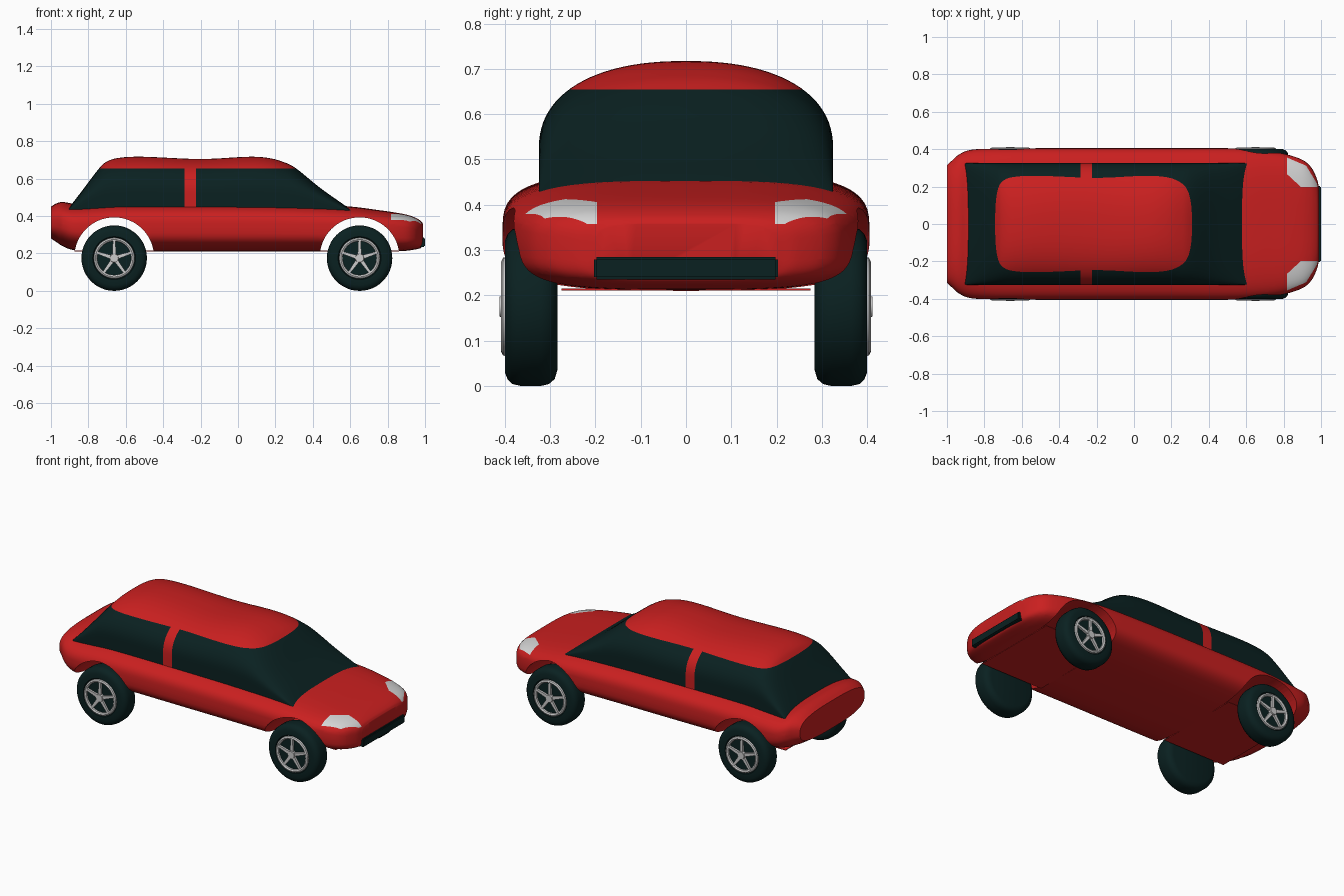
import bpy, bmesh, math
from mathutils import Matrix, Vector

if "Cube" in bpy.data.objects:
    bpy.data.objects.remove(bpy.data.objects["Cube"], do_unlink=True)


def material(name, rgb):
    m = bpy.data.materials.new(name)
    m.use_nodes = True
    m.diffuse_color = (*rgb, 1)
    m.node_tree.nodes["Principled BSDF"].inputs["Base Color"].default_value = (*rgb, 1)
    return m


RED = material("red paint", (0.59, 0.014, 0.014))
DARK = material("dark glass and rubber", (0.003, 0.015, 0.015))
LAMP = material("lamp white", (0.66, 0.66, 0.66))
SILVER = material("wheel silver", (0.6, 0.6, 0.6))


def finish(bm, name, mats):
    bmesh.ops.recalc_face_normals(bm, faces=bm.faces)
    mesh = bpy.data.meshes.new(name)
    bm.to_mesh(mesh)
    bm.free()
    ob = bpy.data.objects.new(name, mesh)
    bpy.context.collection.objects.link(ob)
    for m in mats:
        mesh.materials.append(m)
    smooth(ob)
    return ob


def smooth(ob):
    bpy.ops.object.select_all(action="DESELECT")
    ob.select_set(True)
    bpy.context.view_layer.objects.active = ob
    bpy.ops.object.shade_smooth_by_angle(angle=math.radians(40))


def curve_rows(rows, steps=5):
    """Smooth the station rows with a Catmull-Rom curve."""
    p = [Vector(r) for r in rows]
    p = [2 * p[0] - p[1]] + p + [2 * p[-1] - p[-2]]
    out = []
    for a, b, c, d in zip(p, p[1:], p[2:], p[3:]):
        for i in range(steps):
            t = i / steps
            out.append(0.5 * (2 * b + (c - a) * t + (2 * a - 5 * b + 4 * c - d) * t * t
                              + (3 * b - a - 3 * c + d) * t ** 3))
    return out + [p[-2]]


def loft(rings):
    bm = bmesh.new()
    loops = [[bm.verts.new(co) for co in ring] for ring in rings]
    n = len(loops[0])
    for a, b in zip(loops, loops[1:]):
        for i in range(n):
            j = (i + 1) % n
            bm.faces.new((a[i], a[j], b[j], b[i]))
    bm.faces.new(loops[0])
    bm.faces.new(loops[-1])
    return bm


def power(v, n):
    return math.copysign(abs(v) ** (2 / n), v)


def cut(bm, point, normal):
    bmesh.ops.bisect_plane(bm, geom=bm.verts[:] + bm.edges[:] + bm.faces[:],
                           plane_co=point, plane_no=normal, dist=1e-5)


def lathe(bm, profile):
    """Turn a (radius, y) profile around the axle."""
    verts = [bm.verts.new((r, y, 0)) for r, y in profile]
    edges = [bm.edges.new(pair) for pair in zip(verts, verts[1:])]
    bmesh.ops.spin(bm, geom=verts + edges, cent=(0, 0, 0), axis=(0, 1, 0),
                   angle=math.tau, steps=48)
    bmesh.ops.remove_doubles(bm, verts=bm.verts, dist=1e-5)


AXLES = (-0.662, 0.65)

# Lower body: x, half width, bottom, top; roundness follows as a second short table
sizes = [(-1.0, 0.315, 0.28, 0.45), (-0.97, 0.342, 0.26, 0.468), (-0.935, 0.372, 0.238, 0.475),
         (-0.88, 0.395, 0.218, 0.467), (-0.78, 0.403, 0.21, 0.468), (-0.6, 0.405, 0.21, 0.474),
         (-0.2, 0.405, 0.21, 0.472), (0.2, 0.405, 0.21, 0.468), (0.55, 0.404, 0.21, 0.455),
         (0.75, 0.386, 0.21, 0.432), (0.88, 0.352, 0.213, 0.412), (0.94, 0.312, 0.22, 0.395),
         (0.975, 0.25, 0.228, 0.376), (0.988, 0.2, 0.24, 0.36)]
roundness = [3, 2.8, 2.7, 2.8, 3, 3.2, 3.3, 3.3, 3.3, 3.5, 3.7, 3.8, 4, 4]
rings = []
for x, w, low, high, n in curve_rows([(*s, r) for s, r in zip(sizes, roundness)]):
    angles = [math.tau * i / 64 for i in range(64)]
    rings.append([(x, w * power(math.cos(a), n),
                   (low + high) / 2 + (high - low) / 2 * power(math.sin(a), n)) for a in angles])
body = finish(loft(rings), "body", [RED, LAMP])

# Wheel arches, with a thin floor left between the wheels
for x, end in zip(AXLES, ("rear", "front")):
    bpy.ops.mesh.primitive_cylinder_add(vertices=64, radius=0.213, depth=1.2,
                                        location=(x, 0, 0.18), rotation=(math.pi / 2, 0, 0))
    cutter = bpy.context.object
    cutter.hide_render = True
    mod = body.modifiers.new("arch", "BOOLEAN")
    mod.operation, mod.solver, mod.object = "DIFFERENCE", "EXACT", cutter
    bpy.context.view_layer.objects.active = body
    bpy.ops.object.modifier_apply(modifier=mod.name)
    bpy.data.objects.remove(cutter, do_unlink=True)
    bm = bmesh.new()
    bmesh.ops.create_cube(bm, size=1, matrix=Matrix.Translation((x, 0, 0.213))
                          @ Matrix.Diagonal((0.424, 0.55, 0.004, 1)))
    finish(bm, end + "_floor", [RED])

# Headlamps cut into the nose: each limit is a point and an inward direction
limits = [((0, 0, 0.357), (0, 0, 1)), ((0.818, 0, 0), (1, 0, 0))]
sides = [((0, 0.197), (0, 1)), ((0.82, 0.265), (0.65, 0.7)),
         ((0.92, 0.312), (-0.39, -0.92)), ((0.92, 0.312), (-0.85, -0.52))]
limits += [((px, py, 0), (nx, ny, 0)) for (px, py), (nx, ny) in sides]
bm = bmesh.new()
bm.from_mesh(body.data)
for (px, py, pz), (nx, ny, nz) in limits:
    for s in (1, -1):
        cut(bm, (px, s * py, pz), (nx, s * ny, nz))
for f in bm.faces:
    c = f.calc_center_median()
    c.y = abs(c.y)
    f.material_index = int(all((c - Vector(p)).dot(Vector(n)) > 0 for p, n in limits))
bm.to_mesh(body.data)
bm.free()
smooth(body)

# Cabin: x, roof height
SILL = 0.42
roof = curve_rows([
    (-0.92, 0.423), (-0.83, 0.54), (-0.745, 0.652), (-0.7, 0.692), (-0.63, 0.712),
    (-0.5, 0.717), (-0.2, 0.705), (0.05, 0.717), (0.16, 0.711), (0.24, 0.69),
    (0.31, 0.655), (0.44, 0.55), (0.57, 0.458), (0.62, 0.423)])
rings = []
for x, top in roof:
    rise = top - SILL
    n = 4 - 5.7 * rise
    shoulder = SILL + 0.34 * rise
    arc = [math.pi * i / 48 for i in range(49)]
    ring = [(x, 0.325 * power(math.cos(a), n),
             shoulder + (top - shoulder) * power(math.sin(a), n)) for a in arc]
    rings.append(ring + [(x, -0.325, 0.4), (x, 0.325, 0.4)])
bm = loft(rings)
cut(bm, (0, 0, 0.655), (0, 0, 1))
for x in (-0.285, -0.225):
    cut(bm, (x, 0, 0), (1, 0, 0))
for f in bm.faces:
    c = f.calc_center_median()
    painted = c.z > 0.655 or -0.285 < c.x < -0.225
    f.material_index = 0 if painted else 1
finish(bm, "cabin", [RED, DARK])

# Front grille bar
bm = bmesh.new()
bmesh.ops.create_cube(bm, size=1, matrix=Matrix.Translation((0.965, 0, 0.26))
                      @ Matrix.Diagonal((0.07, 0.406, 0.049, 1)))
bmesh.ops.bevel(bm, geom=bm.edges[:], offset=0.005, segments=2, affect="EDGES")
finish(bm, "grille_bar", [DARK])


def wheel(x, side, label):
    place = Matrix.Translation((x, 0, 0.175)) @ Matrix.Diagonal((1, side, 1, 1))
    # Tyre
    bm = bmesh.new()
    lathe(bm, [(0, 0.284), (0.14, 0.284), (0.16, 0.29), (0.171, 0.303), (0.175, 0.32),
               (0.175, 0.365), (0.171, 0.383), (0.16, 0.394), (0.145, 0.4), (0.115, 0.4),
               (0.11, 0.394), (0, 0.394)])
    bm.transform(place)
    finish(bm, label + "_tyre", [DARK])
    # Rim ring
    bm = bmesh.new()
    lathe(bm, [(0.09, 0.39), (0.092, 0.403), (0.1, 0.408), (0.108, 0.404), (0.11, 0.39)])
    # Hub
    bmesh.ops.create_cone(bm, cap_ends=True, segments=24, radius1=0.026, radius2=0.022,
                          depth=0.024, matrix=Matrix.Translation((0, 0.4, 0))
                          @ Matrix.Rotation(-math.pi / 2, 4, "X"))
    # Five tapered spokes
    for i in range(5):
        made = bmesh.ops.create_cube(bm, size=1)["verts"]
        for v in made:
            outer = v.co.z > 0
            v.co = Vector((v.co.x * (0.013 if outer else 0.022), 0.398 + v.co.y * 0.016,
                           0.097 if outer else 0.01))
        bmesh.ops.transform(bm, verts=made, matrix=Matrix.Rotation(math.tau * i / 5, 4, "Y"))
    bm.transform(place)
    finish(bm, label + "_rim", [SILVER])


for x, end in zip(AXLES, ("rear", "front")):
    for side, hand in ((1, "left"), (-1, "right")):
        wheel(x, side, f"{end}_{hand}")
